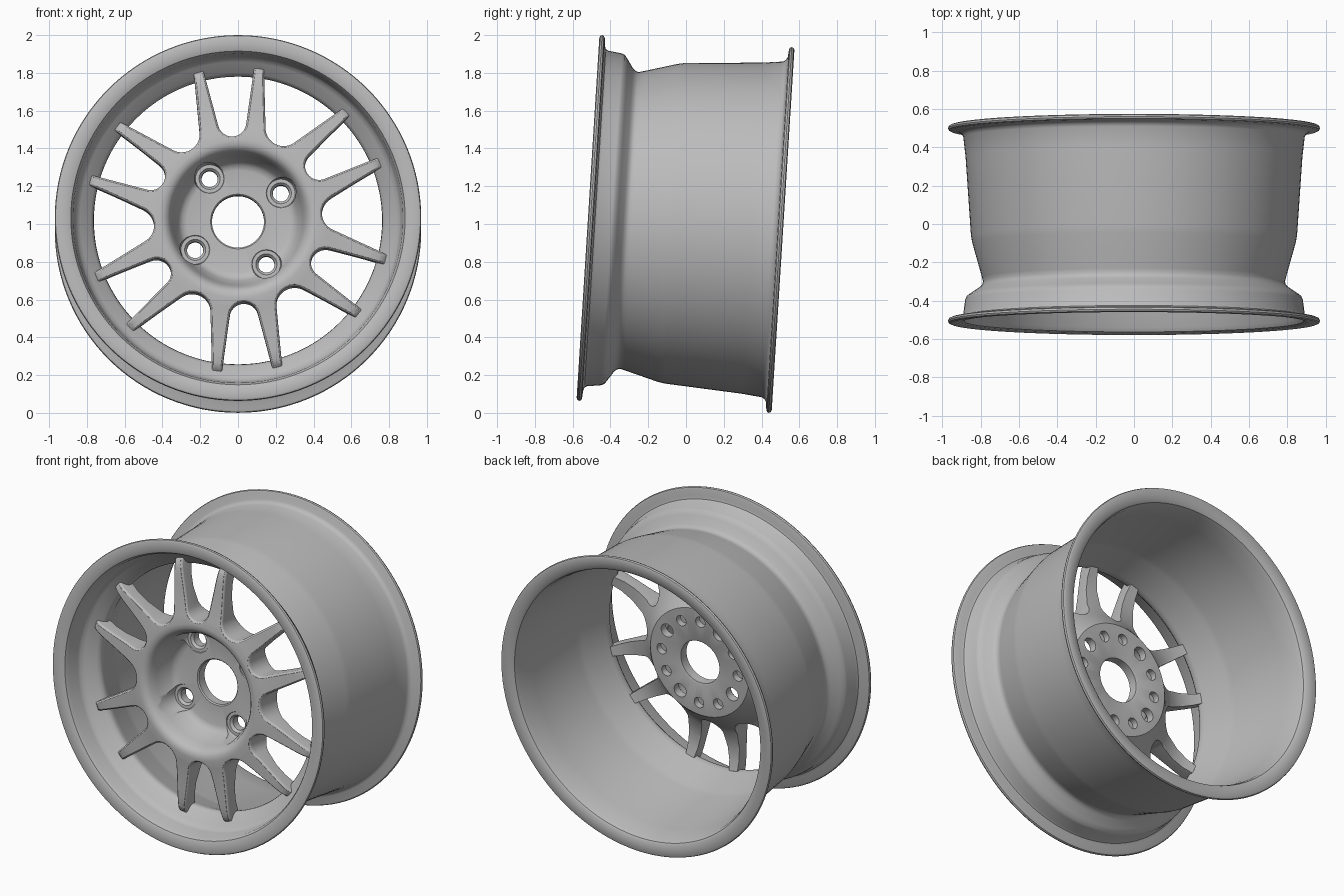
import bpy, bmesh
from math import sin, cos, pi, radians, hypot
from mathutils import Matrix

if "Cube" in bpy.data.objects:
    bpy.data.objects.remove(bpy.data.objects["Cube"])

# One metal colour
metal = bpy.data.materials.new("satin grey metal")
metal.use_nodes = True
GREY = (0.5, 0.5, 0.5, 1)
metal.diffuse_color = GREY
metal.node_tree.nodes["Principled BSDF"].inputs["Base Color"].default_value = GREY

# The wheel axle runs along y, leaning slightly
PLACE = Matrix.Translation((0, 0, 1)) @ Matrix.Rotation(radians(-3.6), 4, 'X')
PAIR_ANGLE = radians(33.5)


def finish(bm, name):
    bmesh.ops.remove_doubles(bm, verts=bm.verts, dist=1e-5)
    bmesh.ops.recalc_face_normals(bm, faces=bm.faces)
    mesh = bpy.data.meshes.new(name)
    bm.to_mesh(mesh)
    bm.free()
    mesh.materials.append(metal)
    obj = bpy.data.objects.new(name, mesh)
    bpy.context.collection.objects.link(obj)
    return obj


def bridge(bm, a, b):
    for i in range(len(a)):
        j = (i + 1) % len(a)
        bm.faces.new((a[i], a[j], b[j], b[i]))


def lathe(bm, profile, segments, closed=True, cx=0, cz=0):
    """Turn (radius, depth) points around an axis along y."""
    rings = [[bm.verts.new((cx + r * cos(2 * pi * k / segments), a,
                            cz + r * sin(2 * pi * k / segments)))
              for k in range(segments)] for r, a in profile]
    for a, b in zip(rings, rings[1:]):
        bridge(bm, a, b)
    if closed:
        bridge(bm, rings[-1], rings[0])


def cut(obj, cutter):
    cutter.hide_render = True
    mod = obj.modifiers.new("cut", 'BOOLEAN')
    mod.operation = 'DIFFERENCE'
    mod.solver = 'EXACT'
    mod.object = cutter
    bpy.context.view_layer.objects.active = obj
    bpy.ops.object.modifier_apply(modifier=mod.name)
    bpy.data.objects.remove(cutter)


# Rim barrel with both flanges, outside then inside
outside = [(.885, -.508), (.90, -.514), (.955, -.520), (.966, -.515), (.970, -.506),
           (.966, -.496), (.955, -.491), (.915, -.488), (.898, -.482), (.890, -.470),
           (.880, -.395), (.872, -.378), (.850, -.362), (.805, -.332), (.792, -.318),
           (.787, -.302), (.792, -.28), (.843, -.098), (.850, -.06), (.878, .35),
           (.890, .455), (.898, .472), (.915, .482), (.955, .486), (.966, .491),
           (.970, .50), (.966, .510), (.955, .515), (.895, .508)]
inside = [(.880, .498), (.870, .47), (.856, .35), (.828, -.06), (.820, -.10),
          (.768, -.27), (.763, -.295), (.766, -.315), (.780, -.332), (.835, -.372),
          (.855, -.390), (.863, -.41), (.873, -.485)]
bm = bmesh.new()
lathe(bm, outside + inside, 128)
rim = finish(bm, "rim_barrel")

# Hub and spoke disc: bowl, front face, back face
bowl = [(.138, -.145), (.138, -.203), (.145, -.21), (.27, -.21), (.295, -.218),
        (.315, -.24), (.345, -.34)]
front = [(.36, -.385), (.375, -.405), (.395, -.416), (.42, -.418), (.47, -.41),
         (.55, -.398), (.65, -.39), (.72, -.385), (.77, -.378), (.795, -.368),
         (.812, -.35)]
back = [(.79, -.325), (.775, -.295), (.765, -.28), (.70, -.30), (.62, -.305),
        (.52, -.285), (.44, -.235), (.362, -.15), (.352, -.14), (.15, -.14)]
bm = bmesh.new()
lathe(bm, bowl + front + back, 144)
spokes = finish(bm, "hub_and_spokes")


def front_depth(r):
    for (r0, a0), (r1, a1) in zip(front, front[1:]):
        if r <= r1:
            return a0 + (a1 - a0) * (r - r0) / (r1 - r0)
    return front[-1][1]


# U-shaped windows whose front edges are rounded along the disc face
def window(bm, angle, centre, radius, flare, round_=0.016):
    t = radians(flare)
    side = []
    for k in range(15):
        u = centre - radius * sin(t) + (.86 - centre + radius * sin(t)) * (1 - k / 15)
        v = radius * cos(t) + (u - centre + radius * sin(t)) * sin(t) / cos(t)
        side.append((u, v, -sin(t), cos(t)))
    arc = []
    for k in range(19):
        p = pi / 2 + t + (pi - 2 * t) * k / 18
        arc.append((centre + radius * cos(p), radius * sin(p), cos(p), sin(p)))
    outline = side + arc + [(u, -v, n, -m) for u, v, n, m in reversed(side)]

    def layer(offset, depth=None, fixed=0):
        ring = []
        for u, v, nu, nv in outline:
            x, y = u + nu * offset, v + nv * offset
            a = fixed if depth is None else front_depth(hypot(x, y)) + depth
            ring.append(bm.verts.new((x * cos(angle) - y * sin(angle), a,
                                      x * sin(angle) + y * cos(angle))))
        return ring

    steps = [radians(22.5 * k) for k in range(1, 5)]
    layers = [layer(round_ * (1 - sin(steps[0])), fixed=-.7)]
    layers += [layer(round_ * (1 - sin(p)), round_ * (1 - cos(p))) for p in steps]
    layers.append(layer(0, fixed=0))
    for a, b in zip(layers, layers[1:]):
        bridge(bm, a, b)
    bm.faces.new(layers[0])
    bm.faces.new(layers[-1])


bm = bmesh.new()
for i in range(6):
    window(bm, PAIR_ANGLE + i * pi / 3, .515, .075, 11.5)
    window(bm, PAIR_ANGLE + (i + .5) * pi / 3, .54, .095, 28)
cut(spokes, finish(bm, "window_cutter"))

# Four bolt seats through the hub, with blind holes between them at the back
bolt = [(0, -.7), (.08, -.7), (.08, -.215), (.075, -.205), (.056, -.205),
        (.043, -.19), (.043, 0), (0, 0)]
blind = [(0, -.18), (.034, -.18), (.034, 0), (0, 0)]
bm = bmesh.new()
for i in range(12):
    angle = PAIR_ANGLE + i * pi / 6
    lathe(bm, blind if i % 3 else bolt, 32, False, .272 * cos(angle), .272 * sin(angle))
cut(spokes, finish(bm, "bolt_cutter"))

# Place and shade
for obj in (rim, spokes):
    obj.data.transform(PLACE)
    bpy.ops.object.select_all(action='DESELECT')
    obj.select_set(True)
    bpy.context.view_layer.objects.active = obj
    bpy.ops.object.shade_smooth_by_angle(angle=radians(35))
